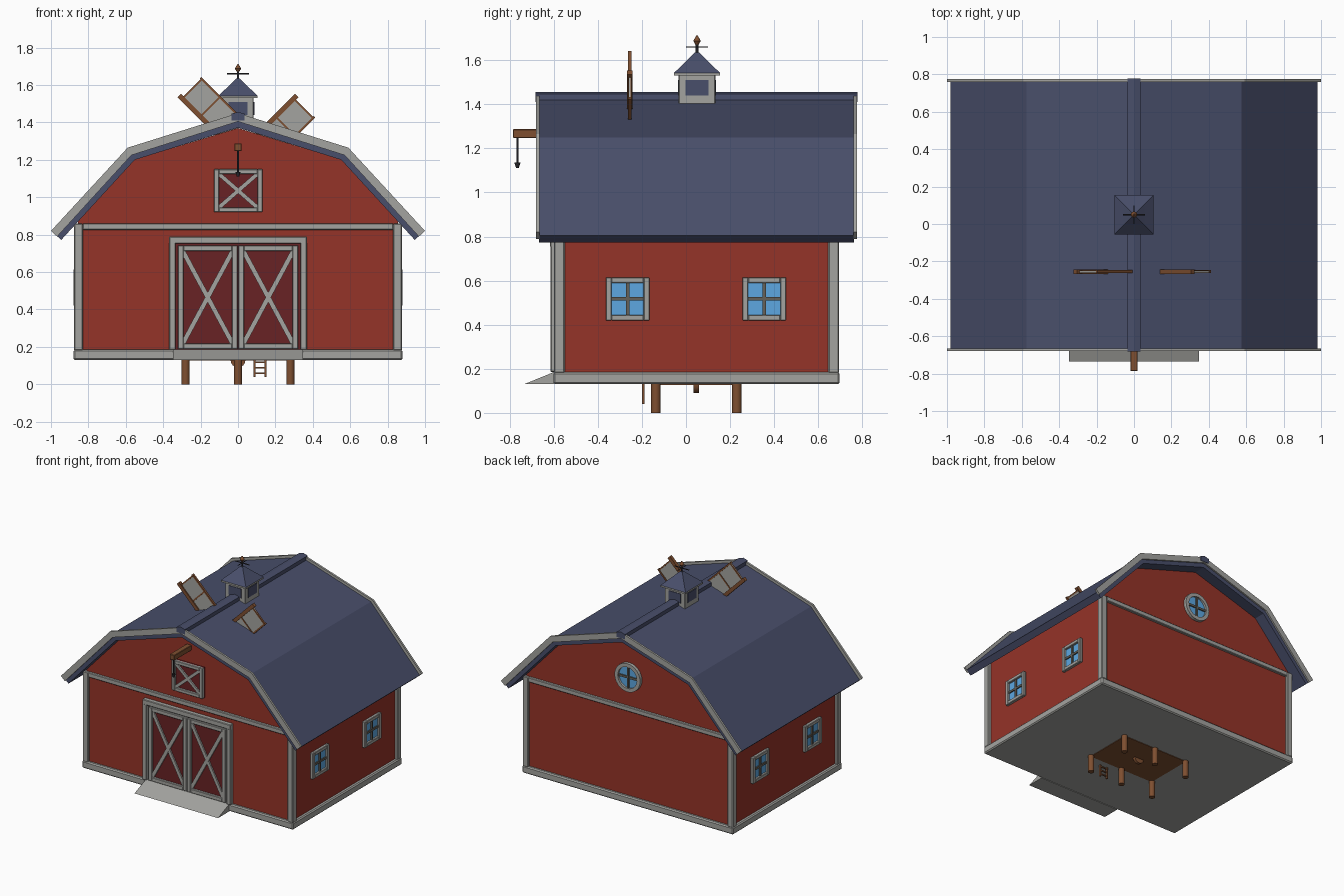
import bpy, bmesh, math
from mathutils import Matrix, Vector

if "Cube" in bpy.data.objects:
    bpy.data.objects.remove(bpy.data.objects["Cube"])


def material(name, r, g, b):
    m = bpy.data.materials.new(name)
    m.diffuse_color = (r, g, b, 1)
    m.use_nodes = True
    m.node_tree.nodes["Principled BSDF"].inputs["Base Color"].default_value = m.diffuse_color
    return m


RED = material("barn_red", .30, .033, .021)
DARK_RED = material("door_red", .14, .016, .018)
TRIM = material("trim_grey", .37, .37, .35)
BLUE = material("roof_blue", .066, .077, .145)
BROWN = material("wood_brown", .21, .078, .03)
GLASS = material("window_blue", .11, .39, .75)
BARS = material("bar_grey", .13, .12, .10)
DARK = material("iron_dark", .025, .025, .03)


def finish(name, bm, mat, M=None, bevel=0):
    bmesh.ops.recalc_face_normals(bm, faces=bm.faces)
    me = bpy.data.meshes.new(name)
    bm.to_mesh(me)
    bm.free()
    me.materials.append(mat)
    ob = bpy.data.objects.new(name, me)
    bpy.context.collection.objects.link(ob)
    if M:
        ob.matrix_world = M
    if bevel:
        mod = ob.modifiers.new("bevel", 'BEVEL')
        mod.width = bevel
    return ob


def prism(name, pts, y0, y1, mat, M=None, bevel=0):
    """Extrude an x-z outline from y0 to y1."""
    bm = bmesh.new()
    f = bm.faces.new([bm.verts.new((x, y0, z)) for x, z in pts])
    ext = bmesh.ops.extrude_face_region(bm, geom=[f])
    verts = [v for v in ext['geom'] if isinstance(v, bmesh.types.BMVert)]
    bmesh.ops.translate(bm, verts=verts, vec=(0, y1 - y0, 0))
    return finish(name, bm, mat, M, bevel)


def box(name, x0, x1, y0, y1, z0, z1, mat, M=None, bevel=0):
    return prism(name, [(x0, z0), (x1, z0), (x1, z1), (x0, z1)], y0, y1, mat, M, bevel)


def bar(name, a, b, w, y0, y1, mat, M=None):
    """Straight strip of width w between two x-z points."""
    a, b = Vector(a), Vector(b)
    d = (b - a).normalized()
    n = Vector((-d.y, d.x)) * w / 2
    return prism(name, [a + n, b + n, b - n, a - n], y0, y1, mat, M)


def rod(name, a, b, r1, r2, mat, sides=12, smooth=True):
    a, b = Vector(a), Vector(b)
    bm = bmesh.new()
    bmesh.ops.create_cone(bm, cap_ends=True, segments=sides, radius1=r1, radius2=r2,
                          depth=(b - a).length)
    q = (b - a).to_track_quat('Z', 'Y')
    for f in bm.faces:
        f.smooth = smooth and len(f.verts) == 4
    return finish(name, bm, mat, Matrix.Translation((a + b) / 2) @ q.to_matrix().to_4x4())


def frame(name, x0, x1, z0, z1, w, y0, y1, mat, M=None):
    """Four trim boards around a rectangle."""
    for x in (x0, x1 - w):
        box(name + "_stile", x, x + w, y0, y1, z0, z1, mat, M, .003)
    for z in (z0, z1 - w):
        box(name + "_rail", x0 + w, x1 - w, y0, y1, z, z + w, mat, M, .003)


def cross_panel(name, x0, x1, z0, z1, w, y):
    """Dark panel with a frame and an X brace, facing -y."""
    box(name + "_panel", x0, x1, y - .012, y + .02, z0, z1, DARK_RED)
    frame(name, x0, x1, z0, z1, w, y - .03, y, TRIM)
    i = w * .8
    bar(name + "_brace", (x0 + i, z0 + i), (x1 - i, z1 - i), w * .85, y - .024, y, TRIM)
    bar(name + "_brace", (x0 + i, z1 - i), (x1 - i, z0 + i), w * .85, y - .023, y, TRIM)


def mirrored(pts):
    """Complete a right-half outline, listed from the ridge outward."""
    return [(-x, z) for x, z in reversed(pts[1:])] + pts


def gambrel(name, outer, inner, y0, y1, mat):
    return prism(name, mirrored(outer) + mirrored(inner)[::-1], y0, y1, mat)


FRONT, BACK, SIDE, MID = -.58, .675, .855, .05

# Walls with gambrel gables
prism("walls", mirrored([(0, 1.37), (.555, 1.2), (SIDE, .87), (SIDE, .14)]), FRONT, BACK, RED)

# Foundation, corner posts and gable bands
box("foundation", -.88, .88, -.602, .697, .13, .185, TRIM, bevel=.008)
for sx in (-1, 1):
    xs = sorted((sx * .83, sx * .877))
    for y in (-.6, .645):
        box("corner_post", *xs, y, y + .05, .18, .86, TRIM, bevel=.005)
for y in (-.6, BACK - .02):
    box("gable_band", -.83, .83, y, y + .04, .825, .86, TRIM, bevel=.004)

# Roof, ridge cap and gable edge boards
ROOF = [(0, 1.43), (.575, 1.25), (.982, .805)]
gambrel("roof", ROOF, [(0, 1.372), (.552, 1.2), (.945, .772)], -.668, .763, BLUE)
for y in (-.68, .76):
    gambrel("roof_edge_board", [(0, 1.45), (.59, 1.265), (1, .82)],
            [(0, 1.405), (.57, 1.225), (.967, .79)], y, y + .015, TRIM)
prism("ridge_cap", mirrored([(0, 1.457), (.036, 1.446), (.036, 1.41)]), -.683, .778, BLUE)

# Barn doors with surround and ramp
box("door_recess", -.34, .34, FRONT - .008, FRONT + .02, .185, .76, DARK_RED)
for x in (-.368, .333):
    box("door_surround", x, x + .035, FRONT - .035, FRONT, .185, .79, TRIM, bevel=.004)
box("door_lintel", -.368, .368, FRONT - .036, FRONT, .752, .79, TRIM, bevel=.004)
for x in (-.322, .002):
    cross_panel("door", x, x + .32, .188, .742, .03, FRONT)
prism("ramp", [(-.735, .13), (-.6, .13), (-.6, .185)], -.348, .348, TRIM,
      Matrix.Rotation(math.pi / 2, 4, 'Z') @ Matrix.Scale(-1, 4, (0, 1, 0))
      @ Matrix.Identity(4))

# Loft hatch, hoist beam, rope and hook
cross_panel("loft_hatch", -.128, .13, .92, 1.15, .026, FRONT)
box("hoist_beam", -.02, .02, -.785, FRONT, 1.247, 1.287, BROWN, bevel=.003)
rod("hoist_rope", (0, -.765, 1.13), (0, -.765, 1.25), .005, .005, DARK, 8)
rod("hoist_hook", (0, -.765, 1.11), (0, -.765, 1.135), .006, .014, DARK, 8)

# Side windows
for turn, sx in ((90, 1), (-90, -1)):
    for y in (-.265, .355):
        M = Matrix.Translation((sx * SIDE, y, .517)) @ Matrix.Rotation(math.radians(turn), 4, 'Z')
        box("side_glass", -.09, .09, -.008, .01, -.09, .09, GLASS, M)
        frame("side_window", -.099, .099, -.098, .098, .026, -.024, 0, TRIM, M)
        box("window_bar", -.008, .008, -.018, 0, -.075, .075, BARS, M)
        box("window_bar", -.075, .075, -.017, 0, -.008, .008, BARS, M)

# Round back window: glass, ring and bars
RZ = 1.08
rod("round_glass", (0, BACK - .01, RZ), (0, BACK + .008, RZ), .085, .085, GLASS, 24)
ring = [(math.cos(a * math.pi / 12), math.sin(a * math.pi / 12)) for a in range(24)]
for i in range(24):
    (c0, s0), (c1, s1) = ring[i], ring[(i + 1) % 24]
    prism("round_frame", [(r * c, RZ + r * s) for r, c, s in
          ((.08, c0, s0), (.107, c0, s0), (.107, c1, s1), (.08, c1, s1))],
          BACK, BACK + .024, TRIM)
box("round_bar", -.008, .008, BACK, BACK + .018, RZ - .08, RZ + .08, BARS)
box("round_bar", -.08, .08, BACK, BACK + .017, RZ - .008, RZ + .008, BARS)

# Cupola with four louvre openings
box("cupola_base", -.083, .083, MID - .083, MID + .083, 1.4, 1.535, TRIM, bevel=.003)
for k in range(4):
    M = Matrix.Translation((0, MID, 0)) @ Matrix.Rotation(k * math.pi / 2, 4, 'Z')
    box("cupola_opening", -.052, .052, -.087, -.08, 1.44, 1.51, BLUE, M)
box("cupola_eave", -.105, .105, MID - .105, MID + .105, 1.53, 1.542, TRIM)
for z0, z1, w0, w1 in ((1.542, 1.59, .105, .055), (1.59, 1.635, .055, .01)):
    tier = rod("cupola_roof", (0, MID, z0), (0, MID, z1), w0 * 2 ** .5, w1 * 2 ** .5, BLUE, 4, False)
    tier.matrix_world = tier.matrix_world @ Matrix.Rotation(math.pi / 4, 4, 'Z')

# Weathervane and finial
rod("vane_pole", (0, MID, 1.62), (0, MID, 1.69), .006, .006, DARK, 8)
rod("vane_arm", (-.06, MID, 1.66), (.06, MID, 1.66), .004, .004, DARK, 6)
rod("vane_arm", (0, MID - .05, 1.66), (0, MID + .05, 1.66), .003, .003, DARK, 6)
for z0, z1, r0, r1 in ((1.672, 1.688, .008, .017), (1.688, 1.712, .017, .003)):
    rod("finial", (0, MID, z0), (0, MID, z1), r0, r1, BROWN, 12)

# Sails rising through the roof: arm, canvas, far rail and slats
for turn in (-45, 45):
    M = Matrix.Translation((0, -.255, 1.23)) @ Matrix.Rotation(math.radians(turn), 4, 'Y')
    box("sail_arm", -.013, .013, -.012, .012, 0, .445, BROWN, M)
    box("sail_canvas", .01, .15, -.004, .004, .1, .425, TRIM, M)
    box("sail_rail", .142, .154, -.008, .008, .1, .43, BROWN, M)
    for z in (.15, .28, .415):
        box("sail_slat", .01, .15, -.007, .007, z, z + .01, BROWN, M)

# Underside: six posts, deck, wheel and ladder
for x in (-.28, 0, .28):
    for y in (-.137, .23):
        rod("post", (x, y, 0), (x, y, .14), .022, .022, BROWN, 12)
box("under_deck", -.28, .28, -.14, .235, .126, .132, BROWN)
rod("under_wheel", (0, .035, .13), (0, .058, .13), .04, .04, BROWN, 16)
for x in (.083, .143):
    box("ladder_rail", x, x + .01, -.2, -.188, .04, .14, BROWN)
for z in (.055, .085, .115):
    box("ladder_rung", .09, .146, -.198, -.19, z, z + .008, BROWN)
